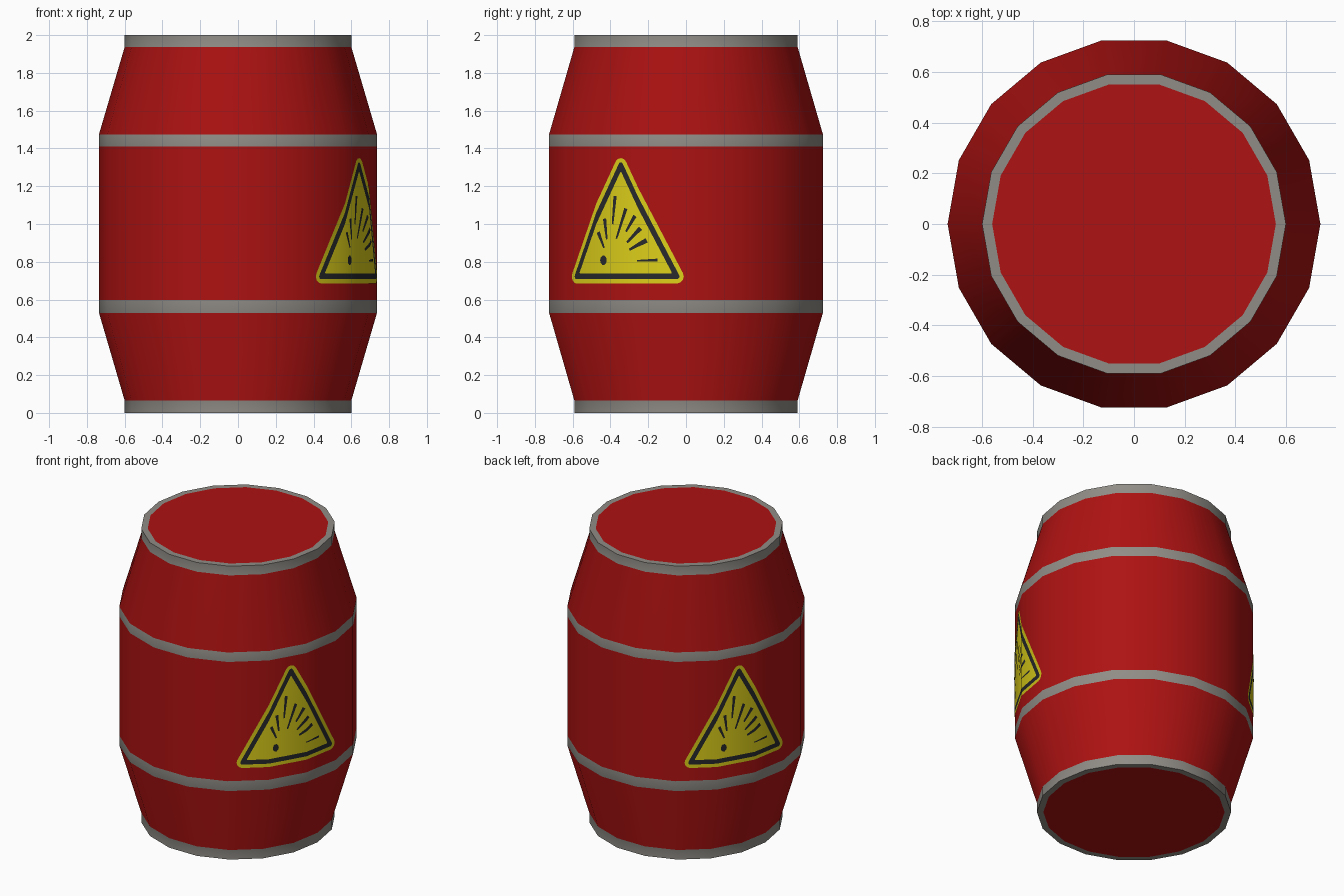
import bpy, bmesh, math
from mathutils import Vector

if "Cube" in bpy.data.objects:
    bpy.data.objects.remove(bpy.data.objects["Cube"])

SIDES, R = 18, 0.736
STEP = 2 * math.pi / SIDES


def material(name, rgb):
    m = bpy.data.materials.new(name)
    m.diffuse_color = (*rgb, 1)
    m.use_nodes = True
    m.node_tree.nodes["Principled BSDF"].inputs["Base Color"].default_value = m.diffuse_color
    return m


RED = material("red paint", (0.42, 0.006, 0.006))
GREY = material("grey metal", (0.28, 0.265, 0.24))
YELLOW = material("warning yellow", (0.72, 0.62, 0.01))
BLACK = material("dark charcoal", (0.02, 0.022, 0.025))


def finish(bm, name, mats):
    me = bpy.data.meshes.new(name)
    bm.normal_update()
    bm.to_mesh(me)
    bm.free()
    for m in mats:
        me.materials.append(m)
    ob = bpy.data.objects.new(name, me)
    bpy.context.collection.objects.link(ob)
    bpy.ops.object.select_all(action='DESELECT')
    bpy.context.view_layer.objects.active = ob
    ob.select_set(True)
    bpy.ops.object.shade_smooth_by_angle(angle=math.radians(30))
    return ob


# Barrel: lathed profile (radius, height, material of the strip above: 0 red, 1 grey)
profile = [(0.56, 0, 1), (0.6, 0, 1), (0.6, 0.065, 0), (R, 0.53, 1), (R, 0.597, 0),
           (R, 1.41, 1), (R, 1.475, 0), (0.6, 1.937, 1), (0.6, 2, 1), (0.56, 2, 0)]
bm = bmesh.new()
rings = [[bm.verts.new((r * math.cos(i * STEP), r * math.sin(i * STEP), z))
          for i in range(SIDES)] for r, z, _ in profile]
for a, b, p in zip(rings, rings[1:], profile):
    for i in range(SIDES):
        j = (i + 1) % SIDES
        bm.faces.new((a[i], a[j], b[j], b[i])).material_index = p[2]
bm.faces.new(rings[0][::-1])
bm.faces.new(rings[-1])
finish(bm, "barrel", [RED, GREY])


# Signs: drawn flat as (arc length, height), then wrapped onto the facets
def rounded_triangle(half, low, high, radius, n=5):
    pts = []
    for (x, z), start in (((half, low), -90), ((0, high), 28), ((-half, low), 152)):
        for k in range(n):
            a = math.radians(start + 118 * k / (n - 1))
            pts.append((x + radius * math.cos(a), z + radius * math.sin(a)))
    return pts


def wrap(bm, centre, offset):
    for k in range(-SIDES, SIDES + 1):
        s = (k * STEP - centre) * R
        if abs(s) < 0.4:
            bmesh.ops.bisect_plane(bm, geom=bm.verts[:] + bm.edges[:] + bm.faces[:],
                                   plane_co=(s, 0, 0), plane_no=(1, 0, 0))
    apothem = R * math.cos(STEP / 2) + offset
    for v in bm.verts:
        t = centre + v.co.x / R
        r = apothem / math.cos(t % STEP - STEP / 2)
        v.co = Vector((r * math.cos(t), r * math.sin(t), v.co.z))


def triangle_plate(name, centre):
    bm = bmesh.new()
    loops = [[bm.verts.new((x, 0, z)) for x, z in rounded_triangle(*args)]
             for args in ((0.315, 0.722, 1.312, 0.037), (0.315, 0.722, 1.312, 0.014),
                          (0.282, 0.743, 1.27, 0.005))]
    n = len(loops[0])
    for level in (0, 1):
        a, b = loops[level], loops[level + 1]
        for i in range(n):
            j = (i + 1) % n
            bm.faces.new((a[i], a[j], b[j], b[i])).material_index = level
    bm.faces.new(loops[2])
    wrap(bm, centre, 0.003)
    finish(bm, name, [YELLOW, BLACK])


# Blast rays: angle, start, end, half width, measured from the burst point
RAYS = [(2, 0.17, 0.28, 0.007), (27, 0.14, 0.25, 0.013), (43, 0.15, 0.26, 0.012),
        (57, 0.19, 0.29, 0.011), (70, 0.13, 0.30, 0.010), (84, 0.20, 0.35, 0.010),
        (97, 0.12, 0.23, 0.010), (113, 0.08, 0.17, 0.010)]


def blast_marks(name, centre):
    bm = bmesh.new()
    ox, oz = -0.07, 0.80
    for deg, r0, r1, w in RAYS:
        a = math.radians(deg)
        c, s = math.cos(a), math.sin(a)
        bm.faces.new([bm.verts.new((ox + r * c - h * s, 0, oz + r * s + h * c))
                      for r, h in ((r0, -w * 0.5), (r1, -w), (r1, w), (r0, w * 0.5))])
    # round fragment at the burst point
    bm.faces.new([bm.verts.new((-0.105 + 0.02 * math.cos(k * math.pi / 5), 0,
                                0.808 + 0.026 * math.sin(k * math.pi / 5)))
                  for k in range(10)])
    wrap(bm, centre, 0.006)
    finish(bm, name, [BLACK])


for side, deg in (("front", -28.3), ("back", 151.7)):
    triangle_plate(side + "_warning_sign", math.radians(deg))
    blast_marks(side + "_blast_marks", math.radians(deg))
